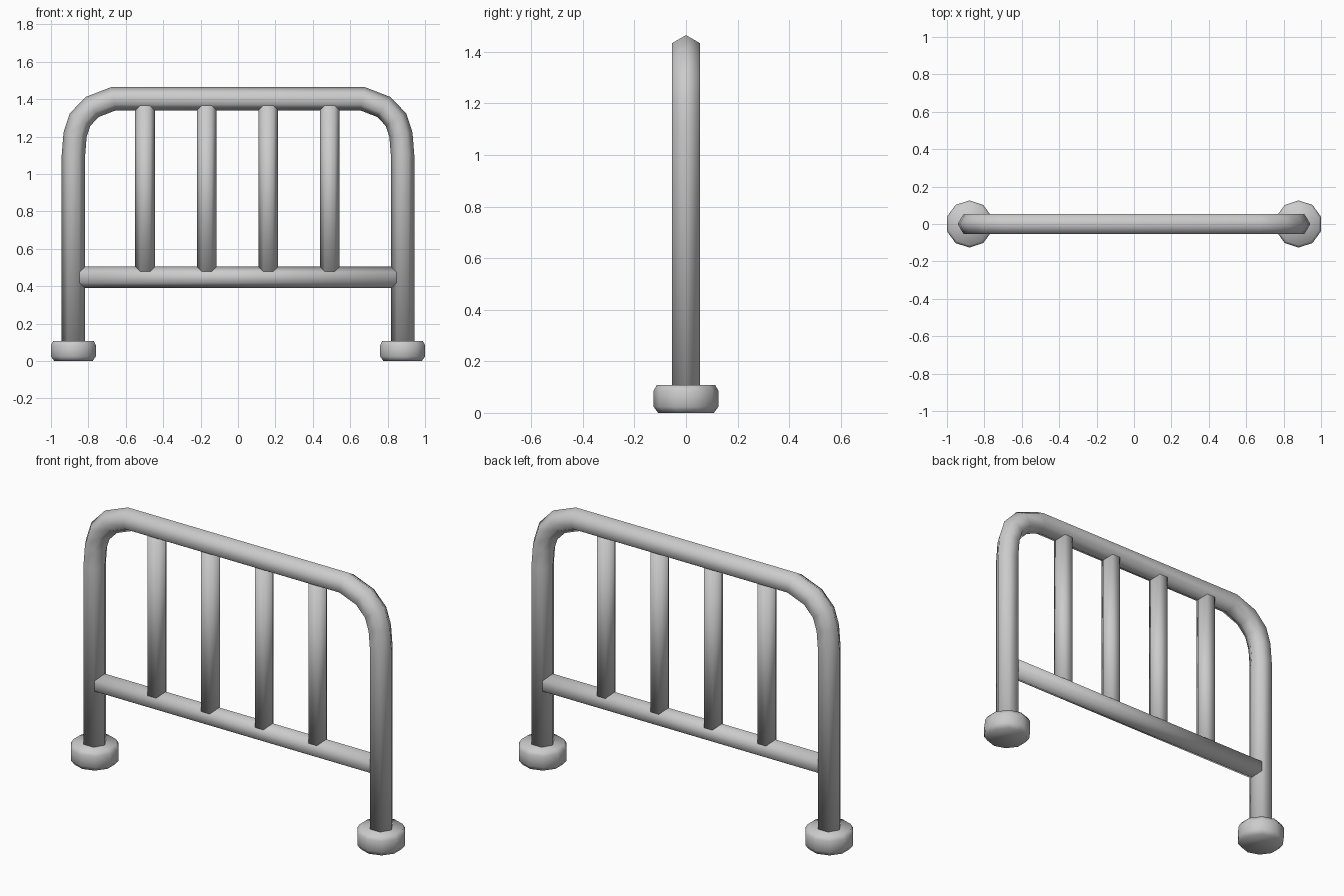
import bpy, bmesh, math
from mathutils import Vector

if "Cube" in bpy.data.objects:
    bpy.data.objects.remove(bpy.data.objects["Cube"])

Y = Vector((0, 1, 0))


def loft(name, rings):
    """Skin a list of point rings, cap both ends, shade smooth."""
    bm = bmesh.new()
    loops = [[bm.verts.new(p) for p in ring] for ring in rings]
    n = len(loops[0])
    for a, b in zip(loops, loops[1:]):
        for i in range(n):
            j = (i + 1) % n
            bm.faces.new((a[i], a[j], b[j], b[i]))
    bm.faces.new(loops[0])
    bm.faces.new(loops[-1])
    bmesh.ops.recalc_face_normals(bm, faces=bm.faces)
    for f in bm.faces:
        f.smooth = True
    mesh = bpy.data.meshes.new(name)
    bm.to_mesh(mesh)
    bm.free()
    obj = bpy.data.objects.new(name, mesh)
    bpy.context.collection.objects.link(obj)
    return obj


def tube(name, path, r, sides=6):
    """Hexagonal tube along a path of (x, z) points, mitred at each bend."""
    pts = [Vector((x, 0, z)) for x, z in path]
    rings = []
    for k, p in enumerate(pts):
        d_in = (p - pts[k - 1]).normalized() if k else None
        d_out = (pts[k + 1] - p).normalized() if k < len(pts) - 1 else None
        d_in, d_out = d_in or d_out, d_out or d_in
        tangent = (d_in + d_out).normalized()
        normal = Y.cross(tangent) / tangent.dot(d_in)
        ring = []
        for i in range(sides):
            a = math.tau * i / sides
            ring.append(p + r * (math.cos(a) * normal + math.sin(a) * Y))
        rings.append(ring)
    return loft(name, rings)


# Bent outer frame: half path mirrored across x = 0
half = [(-0.88, 0.04), (-0.88, 1.10), (-0.871, 1.21), (-0.845, 1.29),
        (-0.78, 1.358), (-0.665, 1.4025)]
tube("outer_frame", half + [(-x, z) for x, z in reversed(half)], 0.0625)

# Lower cross rail
tube("lower_rail", [(-0.87, 0.447), (0.87, 0.447)], 0.0575)

# Upright bars
for i in range(4):
    x = -0.497 + 0.329 * i
    tube(f"upright_bar_{i + 1}", [(x, 0.447), (x, 1.40)], 0.0525)

# Ten-sided feet with chamfered rims
foot_profile = [(0.108, 0), (0.126, 0.024), (0.126, 0.086), (0.113, 0.108)]
for side, x in (("left", -0.88), ("right", 0.88)):
    loft(f"foot_{side}", [
        [(x + r * math.sin(math.tau * i / 10), r * math.cos(math.tau * i / 10), z)
         for i in range(10)] for r, z in foot_profile])
